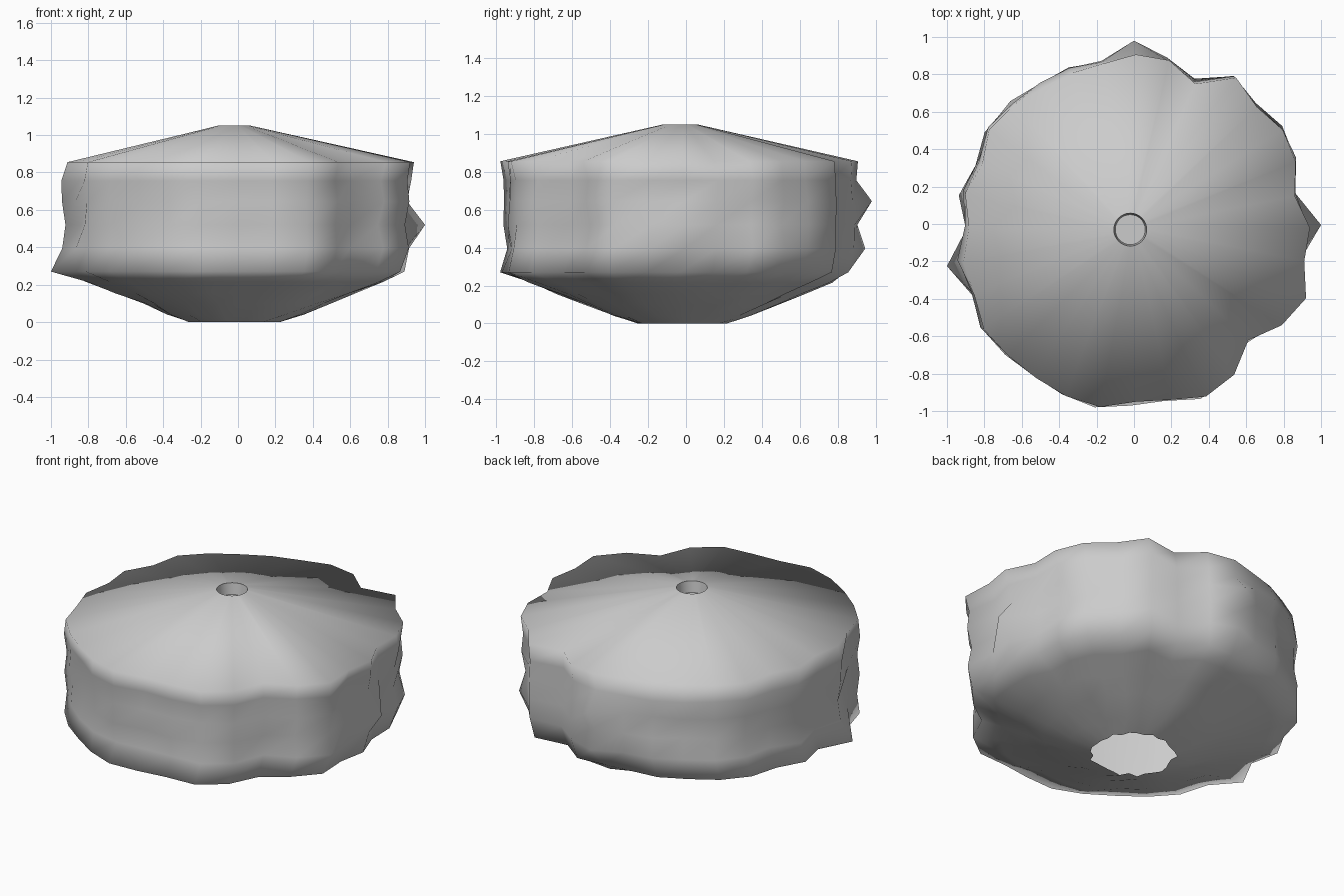
import bpy, bmesh, random
from math import cos, sin, tau

random.seed(7)
SEG = 32

# lumpy plan outline: one radius per segment, starting at +x, counter-clockwise
outline = [0.95, 0.88, 0.955, 0.97, 0.93, 0.99, 0.85, 0.92,
           0.94, 0.90, 0.92, 0.92, 0.955, 0.96, 0.91, 0.96,
           0.91, 0.98, 0.95, 1.01, 1.00, 0.98, 1.00, 1.00,
           0.96, 0.97, 1.00, 0.97, 0.87, 0.95, 1.01, 0.93]

# rings from the open bottom to the small top socket:
# height, radius, jitter, how much of the outline shows, centre x, centre y
rings = [(0.00, 0.24, 0.02, 0.0, -0.01, -0.02),
         (0.04, 0.36, 0.02, 0.1, -0.01, -0.02),
         (0.10, 0.505, 0.02, 0.3, -0.01, -0.02),
         (0.155, 0.645, 0.02, 0.5, -0.01, -0.02),
         (0.215, 0.79, 0.02, 0.7, -0.01, -0.02),
         (0.27, 0.915, 0.015, 0.85, -0.02, -0.03),
         (0.395, 0.92, 0.015, 0.85, 0.0, -0.005),
         (0.52, 0.915, 0.02, 0.85, 0.0, -0.005),
         (0.645, 0.92, 0.02, 0.85, 0.0, -0.005),
         (0.755, 0.92, 0.015, 0.85, 0.0, -0.005),
         (0.855, 0.925, 0.01, 0.9, 0.01, -0.02),
         (1.05, 0.088, 0.0, 0.0, -0.02, -0.03),
         (0.98, 0.08, 0.0, 0.0, -0.02, -0.03)]

# single bumps that stick out: (ring, segment) -> radius
spikes = {(7, 0): 1.0, (8, 8): 0.985, (6, 8): 0.95, (5, 17): 1.0,
          (5, 23): 0.97, (5, 26): 0.98, (5, 0): 0.91, (5, 8): 0.87,
          (10, 17): 0.94}

bm = bmesh.new()
loops = []
for i, (z, r, jit, show, cx, cy) in enumerate(rings):
    loop = []
    for j in range(SEG):
        a = tau * j / SEG
        rad = r * (1 + show * (outline[j] / 0.945 - 1)) + random.uniform(-jit, jit)
        rad = spikes.get((i, j), rad)
        x = max(-1, min(1, cx + rad * cos(a)))
        y = max(-0.98, min(0.98, cy + rad * sin(a)))
        loop.append(bm.verts.new((x, y, z)))
    loops.append(loop)

# skin the rings, leaving the bottom open
for lo, hi in zip(loops, loops[1:]):
    for j in range(SEG):
        k = (j + 1) % SEG
        bm.faces.new((lo[j], lo[k], hi[k], hi[j]))

# floor of the small socket at the peak, with crisp edges
bm.faces.new(loops[-1])
for f in bm.faces:
    f.smooth = True
for e in bm.edges:
    if all(v in loops[-1] for v in e.verts) or all(v in loops[-2] for v in e.verts):
        e.smooth = False

mesh = bpy.data.meshes.new("lumpy_shell")
bm.to_mesh(mesh)
bm.free()
obj = bpy.data.objects.new("lumpy_shell", mesh)
bpy.context.collection.objects.link(obj)
